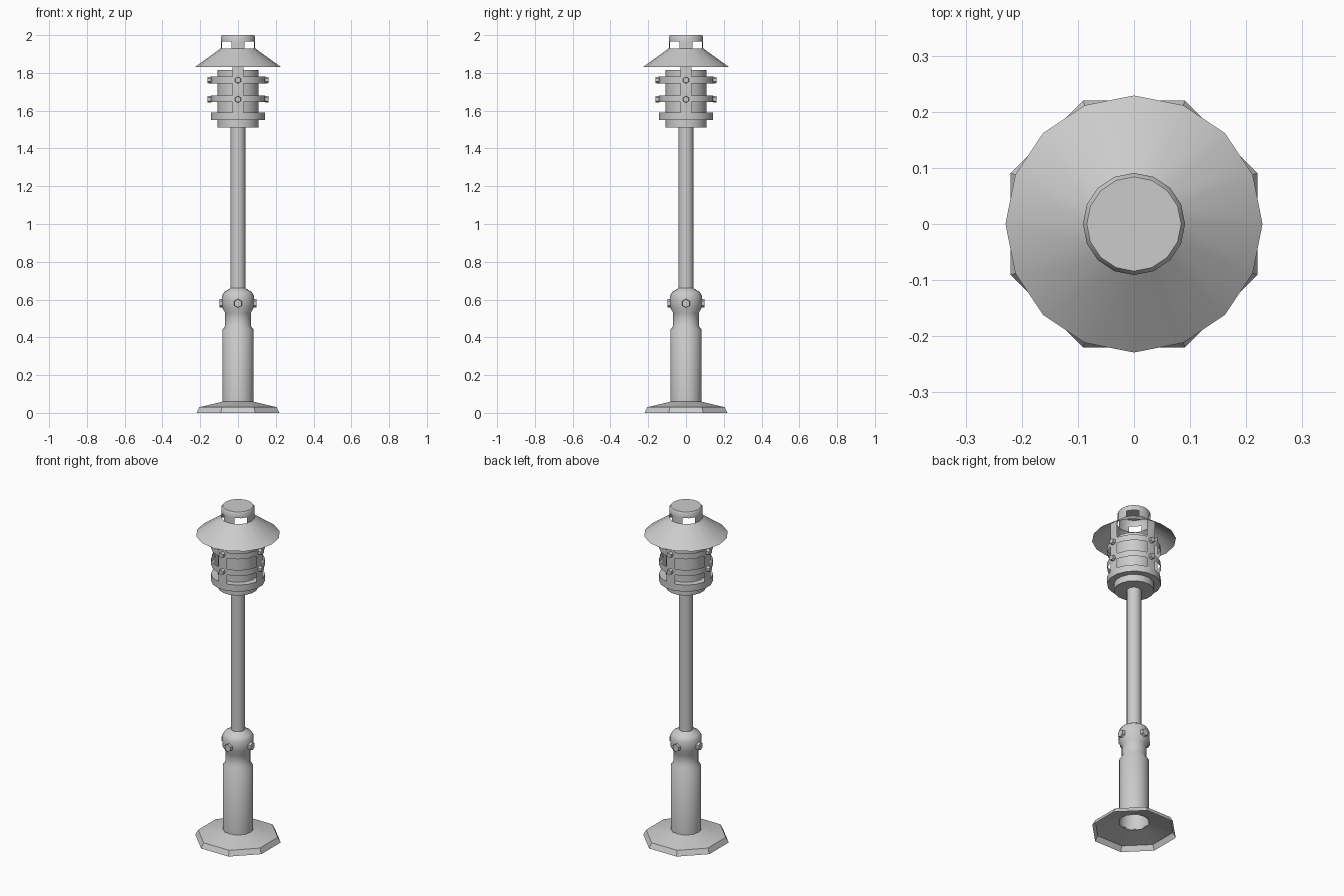
import bpy, bmesh
from math import sin, cos, pi
from mathutils import Matrix, Vector

if "Cube" in bpy.data.objects:
    bpy.data.objects.remove(bpy.data.objects["Cube"])


def finish(bm, name, angle=40):
    me = bpy.data.meshes.new(name)
    bm.normal_update()
    bm.to_mesh(me)
    bm.free()
    ob = bpy.data.objects.new(name, me)
    bpy.context.collection.objects.link(ob)
    bpy.ops.object.select_all(action='DESELECT')
    ob.select_set(True)
    bpy.context.view_layer.objects.active = ob
    bpy.ops.object.shade_smooth_by_angle(angle=angle * pi / 180)
    return ob


def lathe(name, profile, sides=16, phase=0.0, keep=None, bottom=False, top=False):
    """Revolve (radius, z) points; keep(band, side) can leave windows open."""
    bm = bmesh.new()
    rings = []
    for r, z in profile:
        rings.append([bm.verts.new((r * cos(phase + 2 * pi * i / sides),
                                    r * sin(phase + 2 * pi * i / sides), z))
                      for i in range(sides)])
    for b in range(len(rings) - 1):
        for i in range(sides):
            if keep is None or keep(b, i):
                j = (i + 1) % sides
                bm.faces.new((rings[b][i], rings[b][j], rings[b + 1][j], rings[b + 1][i]))
    if bottom:
        bm.faces.new(rings[0][::-1])
    if top:
        bm.faces.new(rings[-1])
    return finish(bm, name)


def bolts(name, z, radius, inner, outer):
    """Four hexagonal bolts pointing out along the axes."""
    bm = bmesh.new()
    for k in range(4):
        turn = Matrix.Rotation(k * pi / 2, 4, 'Z')
        place = Matrix.Translation(Vector(((inner + outer) / 2, 0, z)))
        lay = Matrix.Rotation(pi / 2, 4, 'Y') @ Matrix.Rotation(pi / 2, 4, 'Z')
        bmesh.ops.create_cone(bm, cap_ends=True, segments=6, radius1=radius,
                              radius2=radius * 0.9, depth=outer - inner,
                              matrix=turn @ place @ lay)
    return finish(bm, name, 30)


STEP = 2 * pi / 16

# Octagonal foot, hollow underneath
lathe("foot_plate", [(0.238, 0), (0.222, 0.03), (0.086, 0.06)], 8, pi / 8)

# Column sleeve, collar and pole
lathe("column", [(0.083, 0.055), (0.083, 0.44), (0.068, 0.46), (0.068, 0.53),
                 (0.085, 0.56), (0.085, 0.62), (0.073, 0.64), (0.04, 0.66), (0.04, 1.51)])
bolts("collar_bolts", 0.58, 0.024, 0.075, 0.098)

# Lamp body
lathe("lamp_core", [(0.11, 1.51), (0.11, 1.815)], phase=STEP / 2, bottom=True, top=True)
lathe("cage_flange", [(0.108, 1.55), (0.147, 1.55), (0.147, 1.59), (0.108, 1.59)],
      phase=-STEP / 2)

# Sheet cage: two rings and four upright strips reaching the roof
lathe("lamp_cage", [(0.147, z) for z in (1.59, 1.645, 1.68, 1.745, 1.78, 1.888)],
      phase=-STEP / 2, keep=lambda b, i: b in (1, 3) or i % 4 == 0)
for n, z in enumerate((1.66, 1.762)):
    bolts(f"cage_bolts_{n + 1}", z, 0.018, 0.143, 0.162)

# Conical roof with open vent
lathe("roof", [(0.229, 1.83), (0.091, 1.93)])

# Vent cap carried on four short posts
lathe("vent_cap", [(0.091, 1.93), (0.091, 1.965), (0.091, 1.99), (0.084, 2.0)],
      keep=lambda b, i: b > 0 or i % 4 in (0, 3), top=True)
